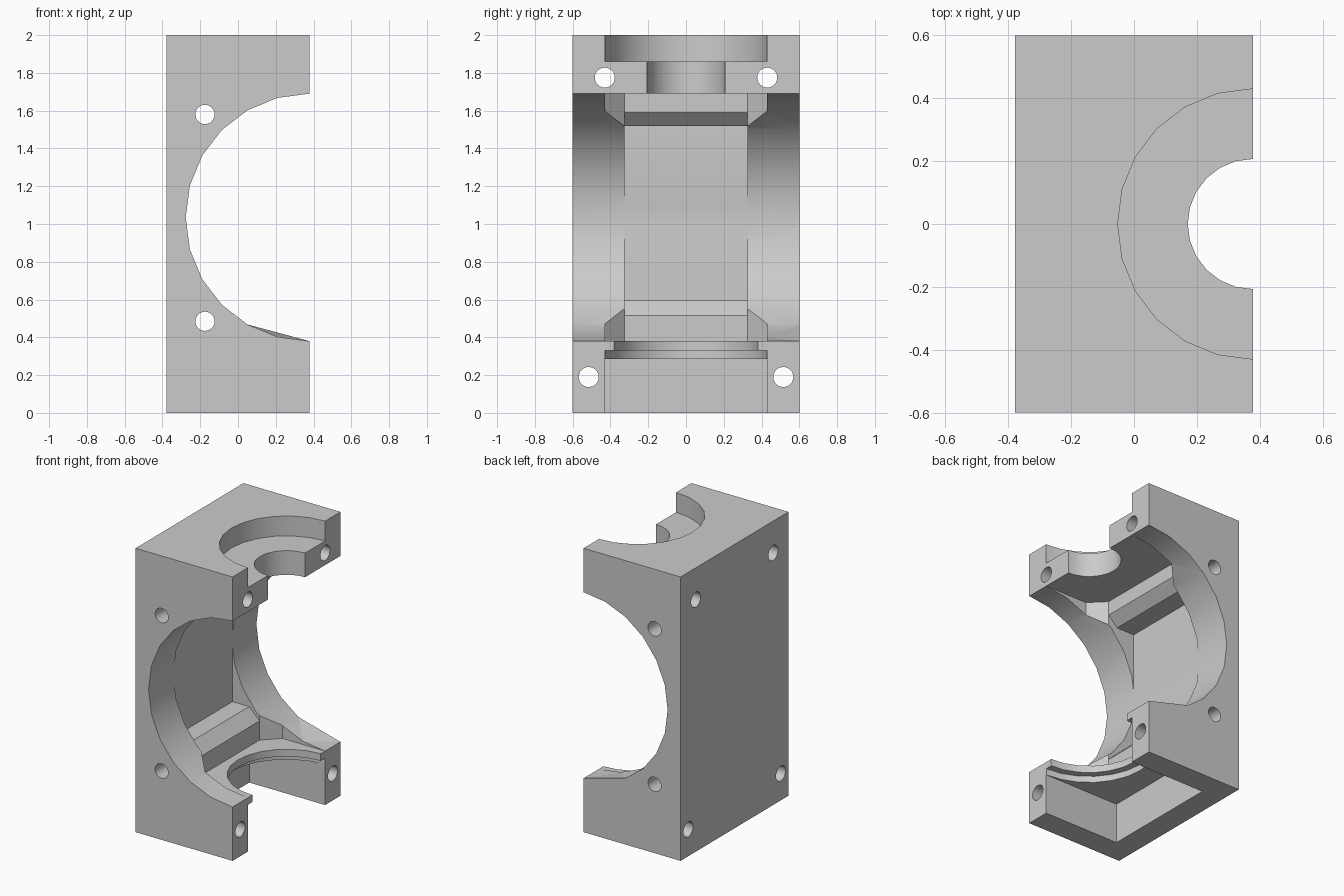
import bpy, bmesh, math
from mathutils import Vector

if "Cube" in bpy.data.objects:
    bpy.data.objects.remove(bpy.data.objects["Cube"], do_unlink=True)

HX, HY, TOP = 0.378, 0.6, 2.0     # half width, half depth, height
OUT = 0.5                         # cutters run past the open face to here

grey = bpy.data.materials.new("plain grey")
grey.use_nodes = True
grey.diffuse_color = (0.6, 0.6, 0.6, 1)
grey.node_tree.nodes["Principled BSDF"].inputs["Base Color"].default_value = (0.6, 0.6, 0.6, 1)


def place(axis, p, q, t):
    """Put a profile point (p, q) at distance t along an axis."""
    return {"X": (t, p, q), "Y": (p, t, q), "Z": (p, q, t)}[axis]


def prism(name, axis, profile, a, b):
    """Closed solid made by extruding a flat profile from a to b."""
    bm = bmesh.new()
    face = bm.faces.new([bm.verts.new(place(axis, p, q, a)) for p, q in profile])
    new = bmesh.ops.extrude_face_region(bm, geom=[face])["geom"]
    shift = Vector(place(axis, 0, 0, b - a))
    bmesh.ops.translate(bm, vec=shift, verts=[v for v in new if isinstance(v, bmesh.types.BMVert)])
    bmesh.ops.recalc_face_normals(bm, faces=bm.faces)
    mesh = bpy.data.meshes.new(name)
    bm.to_mesh(mesh)
    bm.free()
    mesh.materials.append(grey)
    obj = bpy.data.objects.new(name, mesh)
    bpy.context.collection.objects.link(obj)
    return obj


def half_round(r, q=0.0):
    """Half disc centred on the open face, extended past it."""
    arc = [math.radians(d) for d in range(90, 271, 15)]
    return [(OUT, q + r)] + [(HX + r * math.cos(t), q + r * math.sin(t)) for t in arc] + [(OUT, q - r)]


def disc(p, q, r, n=24):
    return [(p + r * math.cos(i * math.tau / n), q + r * math.sin(i * math.tau / n)) for i in range(n)]


def rect(p0, p1, q0, q1):
    return [(p0, q0), (p1, q0), (p1, q1), (p0, q1)]


# Solid block
block = prism("housing_half", "Z", rect(-HX, HX, -HY, HY), 0, TOP)

# Inner chamber with stepped, sloped ledges at top and bottom
chamber = [(-0.27, 0.595), (-0.14, 0.595), (-0.06, 0.515), (0.1, 0.515),
           (0.1, 1.59), (-0.06, 1.59), (-0.13, 1.52), (-0.27, 1.52)]
# Chamfered pocket in plan
pocket = [(OUT, -0.43), (0.045, -0.43), (-0.06, -0.325),
          (-0.06, 0.325), (0.045, 0.43), (OUT, 0.43)]

cutters = [
    prism("main_bore", "Y", half_round(0.655, 1.035), -1, 1),
    prism("chamfered_pocket", "Z", pocket, 0.38, 1.69),
    prism("chamber", "Y", chamber, -0.325, 0.325),
    prism("top_counterbore", "Z", half_round(0.43), 1.86, 2.2),
    prism("top_hole", "Z", half_round(0.207), 1.6, 1.95),
    prism("base_pocket", "Z", rect(-0.213, OUT, -0.43, 0.43), -0.2, 0.285),
    prism("seal_groove", "Z", half_round(0.429), 0.2, 0.33),
    prism("lip_hole", "Z", half_round(0.38), 0.25, 0.45),
]
# Bolt holes: two through the sides, four through the back
for z in (0.485, 1.58):
    cutters.append(prism("side_bolt", "Y", disc(-0.175, z, 0.051), -1, 1))
for y, z in ((0.43, 1.775), (0.515, 0.19)):
    for side in (-1, 1):
        cutters.append(prism("back_bolt", "X", disc(side * y, z, 0.053), -1, 1))

bpy.context.view_layer.objects.active = block
for cutter in cutters:
    cutter.hide_render = True
    mod = block.modifiers.new(cutter.name, "BOOLEAN")
    mod.operation, mod.solver, mod.object = "DIFFERENCE", "EXACT", cutter
    bpy.ops.object.modifier_apply(modifier=mod.name)
    bpy.data.objects.remove(cutter, do_unlink=True)

# Thin sill at the rear of the bore floor
bm = bmesh.new()
sill_points = [(0.05, HY, 0.468), (HX, HY, 0.38), (0.208, HY, 0.39), (0.208, 0.43, 0.402)]
bmesh.ops.convex_hull(bm, input=[bm.verts.new(p) for p in sill_points])
bmesh.ops.recalc_face_normals(bm, faces=bm.faces)
mesh = bpy.data.meshes.new("rear_sill")
bm.to_mesh(mesh)
bm.free()
mesh.materials.append(grey)
bpy.context.collection.objects.link(bpy.data.objects.new("rear_sill", mesh))

# Smooth bores, sharp corners
bpy.ops.object.select_all(action="DESELECT")
block.select_set(True)
bpy.context.view_layer.objects.active = block
bpy.ops.object.shade_smooth_by_angle(angle=math.radians(30))
